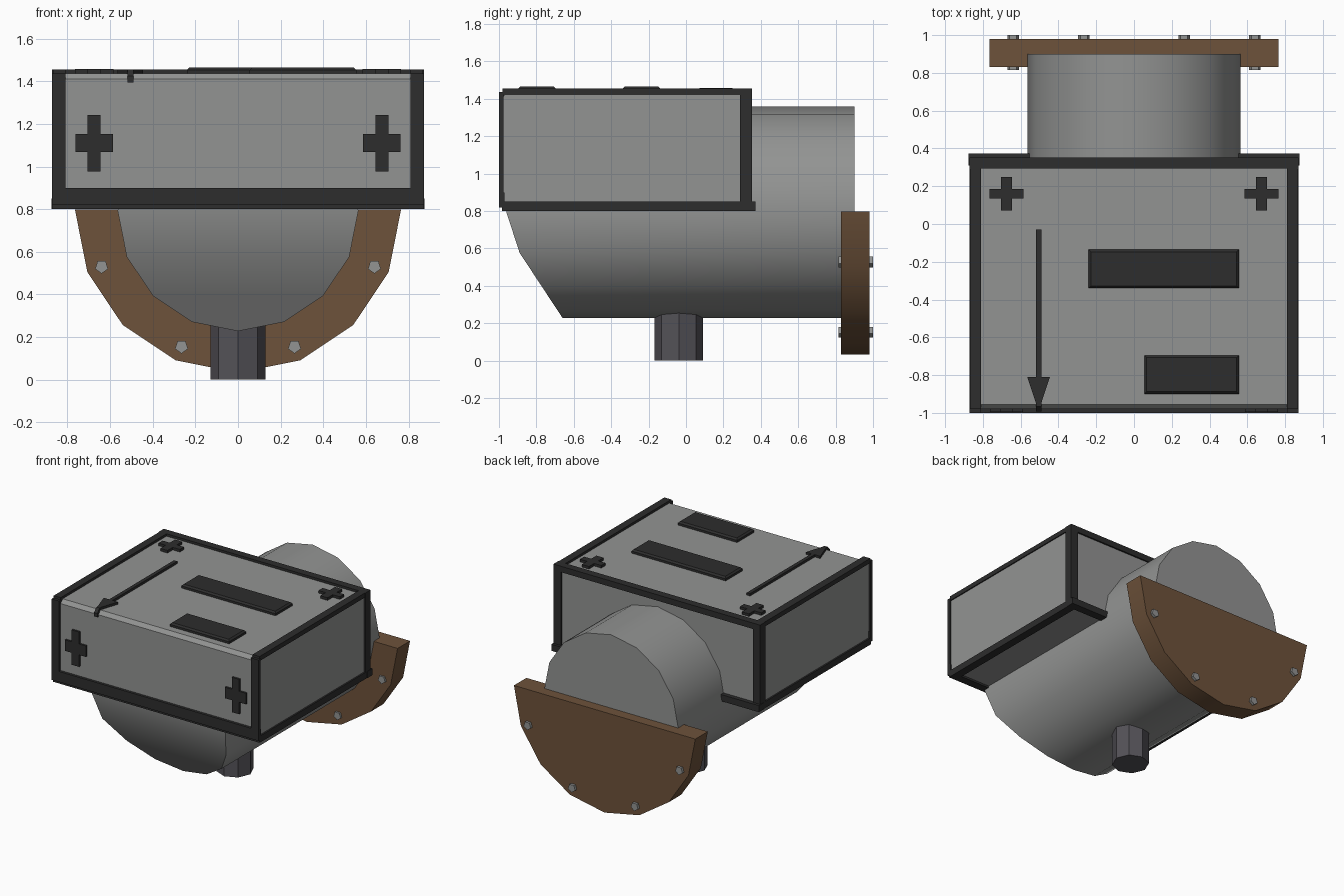
import bpy, bmesh, math
from mathutils import Vector

if "Cube" in bpy.data.objects:
    bpy.data.objects.remove(bpy.data.objects["Cube"])


def material(name, rgb):
    m = bpy.data.materials.new(name)
    m.diffuse_color = (*rgb, 1)
    m.use_nodes = True
    m.node_tree.nodes["Principled BSDF"].inputs["Base Color"].default_value = m.diffuse_color
    return m


GREY = material("light grey", (0.29, 0.295, 0.29))
DARK = material("near black", (0.026, 0.026, 0.026))
BROWN = material("brown", (0.155, 0.085, 0.043))
SLATE = material("slate", (0.088, 0.084, 0.097))


def finish(name, bm, mat, smooth=None):
    bmesh.ops.recalc_face_normals(bm, faces=bm.faces[:])
    me = bpy.data.meshes.new(name)
    bm.to_mesh(me)
    bm.free()
    me.materials.append(mat)
    ob = bpy.data.objects.new(name, me)
    bpy.context.collection.objects.link(ob)
    if smooth:
        bpy.ops.object.select_all(action='DESELECT')
        ob.select_set(True)
        bpy.context.view_layer.objects.active = ob
        bpy.ops.object.shade_smooth_by_angle(angle=math.radians(smooth))
    return ob


def box(name, x0, x1, y0, y1, z0, z1, mat, bevel=0):
    bm = bmesh.new()
    bmesh.ops.create_cube(bm, size=1)
    for v in bm.verts:
        v.co = Vector(((x0 + x1) / 2 + v.co.x * (x1 - x0),
                       (y0 + y1) / 2 + v.co.y * (y1 - y0),
                       (z0 + z1) / 2 + v.co.z * (z1 - z0)))
    if bevel:
        top = [e for e in bm.edges if all(v.co.z > z1 - 1e-4 for v in e.verts)]
        bmesh.ops.bevel(bm, geom=top, offset=bevel, segments=1, affect='EDGES')
    return finish(name, bm, mat)


def prism(name, pts, a, b, axis, mat, smooth=None):
    """Extrude a 2D outline from a to b along an axis (other two axes in order)."""
    def place(p, t):
        return {'X': (t, *p), 'Y': (p[0], t, p[1]), 'Z': (*p, t)}[axis]
    bm = bmesh.new()
    r0 = [bm.verts.new(place(p, a)) for p in pts]
    r1 = [bm.verts.new(place(p, b)) for p in pts]
    bm.faces.new(r0)
    bm.faces.new(r1)
    n = len(pts)
    for i in range(n):
        bm.faces.new((r0[i], r0[(i + 1) % n], r1[(i + 1) % n], r1[i]))
    return finish(name, bm, mat, smooth)


def arc(cx, cy, r, n, start=0.0, count=None):
    return [(cx + r * math.cos(start + i * math.tau / n),
             cy + r * math.sin(start + i * math.tau / n)) for i in range(count or n)]


def cross(cx, cy, lx, ly, wx, wy):
    """Plus-shaped outline: arm reach lx, ly and half widths wx, wy."""
    q = [(lx, -wy), (lx, wy), (wx, wy), (wx, ly), (-wx, ly), (-wx, wy),
         (-lx, wy), (-lx, -wy), (-wx, -wy), (-wx, -ly), (wx, -ly), (wx, -wy)]
    return [(cx + x, cy + y) for x, y in q]


# Barrel with a sloping, rounded lower nose
R, CZ = 0.565, 0.793
bm = bmesh.new()
ring = arc(0, CZ, R, 16)


def nose_y(z):
    if z > 0.79:
        return -0.96
    if z > 0.577:
        return -0.89 - 0.07 * (z - 0.577) / 0.216
    return -0.66 - 0.23 * (z - 0.228) / 0.349


front = [bm.verts.new((x, nose_y(z), z)) for x, z in ring]
back = [bm.verts.new((x, 0.90, z)) for x, z in ring]
for i in range(16):
    j = (i + 1) % 16
    bm.faces.new((front[i], front[j], back[j], back[i]))
bm.faces.new(back)
bm.faces.new(front[0:9])
for k in range(3):      # strips joining mirrored nose points
    bm.faces.new((front[8 + k], front[9 + k], front[15 - k], front[(16 - k) % 16]))
bm.faces.new((front[11], front[12], front[13]))
finish("barrel", bm, GREY, 50)

# Housing body with a chamfered upper front edge
prism("housing", [(-0.98, 0.815), (0.34, 0.815), (0.34, 1.437), (-0.955, 1.437),
                  (-0.98, 1.41)], -0.86, 0.86, 'X', GREY)

# Edge trim, mirrored left and right
for s, side in ((-1, "left"), (1, "right")):
    def sided(name, a, b, *rest):
        box(side + "_" + name, min(s * a, s * b), max(s * a, s * b), *rest, DARK)
    sided("front_post", 0.81, 0.872, -1.0, -0.975, 0.82, 1.437)
    sided("back_post", 0.81, 0.872, 0.29, 0.352, 0.80, 1.455)
    sided("top_rail", 0.81, 0.868, -0.98, 0.30, 1.42, 1.455)
    sided("bottom_rail", 0.81, 0.872, -0.98, 0.35, 0.80, 0.85)
    # Plus signs on the top and front
    prism(side + "_top_plus", cross(s * 0.675, 0.16, 0.09, 0.088, 0.03, 0.025),
          1.43, 1.457, 'Z', DARK)
    prism(side + "_front_plus", cross(s * 0.675, 1.11, 0.088, 0.133, 0.031, 0.042),
          -0.995, -0.97, 'Y', DARK)
box("back_top_rail", -0.87, 0.87, 0.295, 0.352, 1.41, 1.455, DARK)
box("front_bottom_rail", -0.872, 0.872, -1.0, -0.97, 0.82, 0.90, DARK)
box("front_under_rail", -0.872, 0.872, -0.985, -0.92, 0.80, 0.83, DARK)
box("back_bottom_rail", -0.875, 0.875, 0.31, 0.372, 0.80, 0.85, DARK)

# Raised plates on the top
box("long_plate", -0.24, 0.555, -0.34, -0.135, 1.43, 1.465, DARK, 0.012)
box("short_plate", 0.055, 0.555, -0.90, -0.695, 1.43, 1.465, DARK, 0.012)

# Arrow with a tail folded over the front edge
AX = -0.505
prism("arrow", [(AX - 0.014, -0.03), (AX - 0.014, -0.81), (AX - 0.06, -0.81),
                (AX - 0.012, -0.955), (AX + 0.012, -0.955), (AX + 0.06, -0.81),
                (AX + 0.014, -0.81), (AX + 0.014, -0.03)], 1.43, 1.455, 'Z', DARK)
prism("arrow_fold", [(-0.94, 1.43), (-0.94, 1.455), (-0.965, 1.455), (-0.993, 1.425),
                     (-0.993, 1.395), (-0.975, 1.395)], AX - 0.014, AX + 0.014, 'X', DARK)

# Half-round flange and its bolts
prism("flange", arc(0, 0.798, 0.765, 16, math.pi, 9), 0.83, 0.98, 'Y', BROWN, 30)
for i, (x, z) in enumerate(((-0.64, 0.53), (-0.265, 0.155), (0.265, 0.155), (0.64, 0.53))):
    prism(f"bolt_{i + 1}", arc(x, z, 0.032, 5, -math.pi / 2), 0.815, 1.0, 'Y', GREY)

# Octagonal peg underneath
prism("peg", arc(0, -0.038, 0.13, 8), 0.0, 0.30, 'Z', SLATE)
